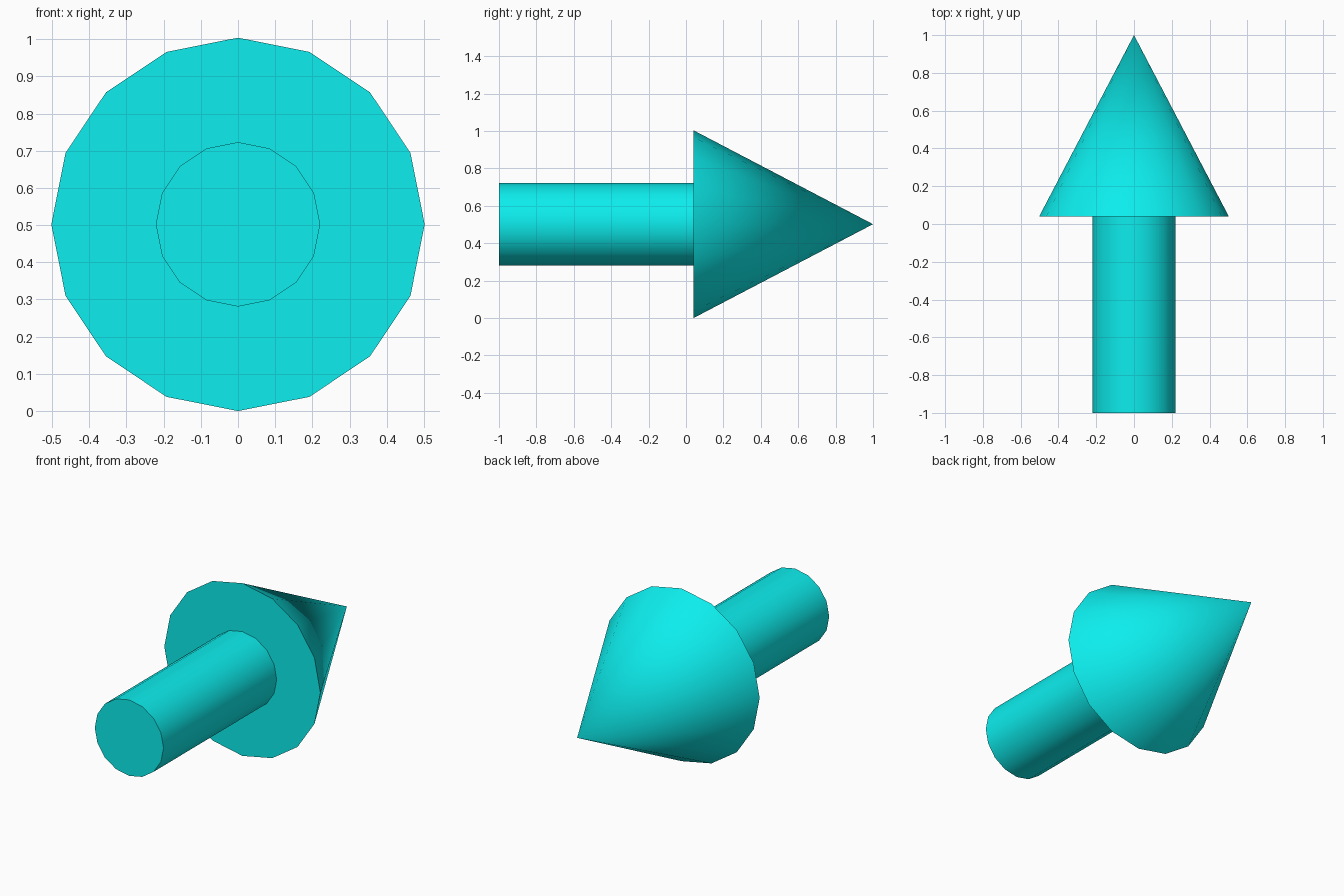
import bpy
import math

if "Cube" in bpy.data.objects:
    bpy.data.objects.remove(bpy.data.objects["Cube"])

SIDES = 16
CENTRE_Z = 0.502

cyan = bpy.data.materials.new("cyan")
cyan.diffuse_color = (0.004, 0.85, 0.85, 1.0)
cyan.use_nodes = True
cyan.node_tree.nodes["Principled BSDF"].inputs["Base Color"].default_value = cyan.diffuse_color


def round_part(name, y_start, y_end, r_start, r_end):
    """Capped cone or cylinder running along +y."""
    bpy.ops.mesh.primitive_cone_add(
        vertices=SIDES, radius1=r_start, radius2=r_end,
        depth=y_end - y_start,
        location=(0, (y_start + y_end) / 2, CENTRE_Z),
        rotation=(-math.pi / 2, 0, 0))
    part = bpy.context.object
    part.name = name
    part.data.materials.append(cyan)
    bpy.ops.object.transform_apply(location=True, rotation=True, scale=True)
    bpy.ops.object.shade_smooth_by_angle(angle=math.radians(30))
    return part


# Pointed head, wide end facing the front
round_part("arrow_head", 0.04, 1.0, 0.502, 0.0)

# Straight shaft meeting the back of the head
round_part("arrow_shaft", -1.0, 0.04, 0.221, 0.221)
